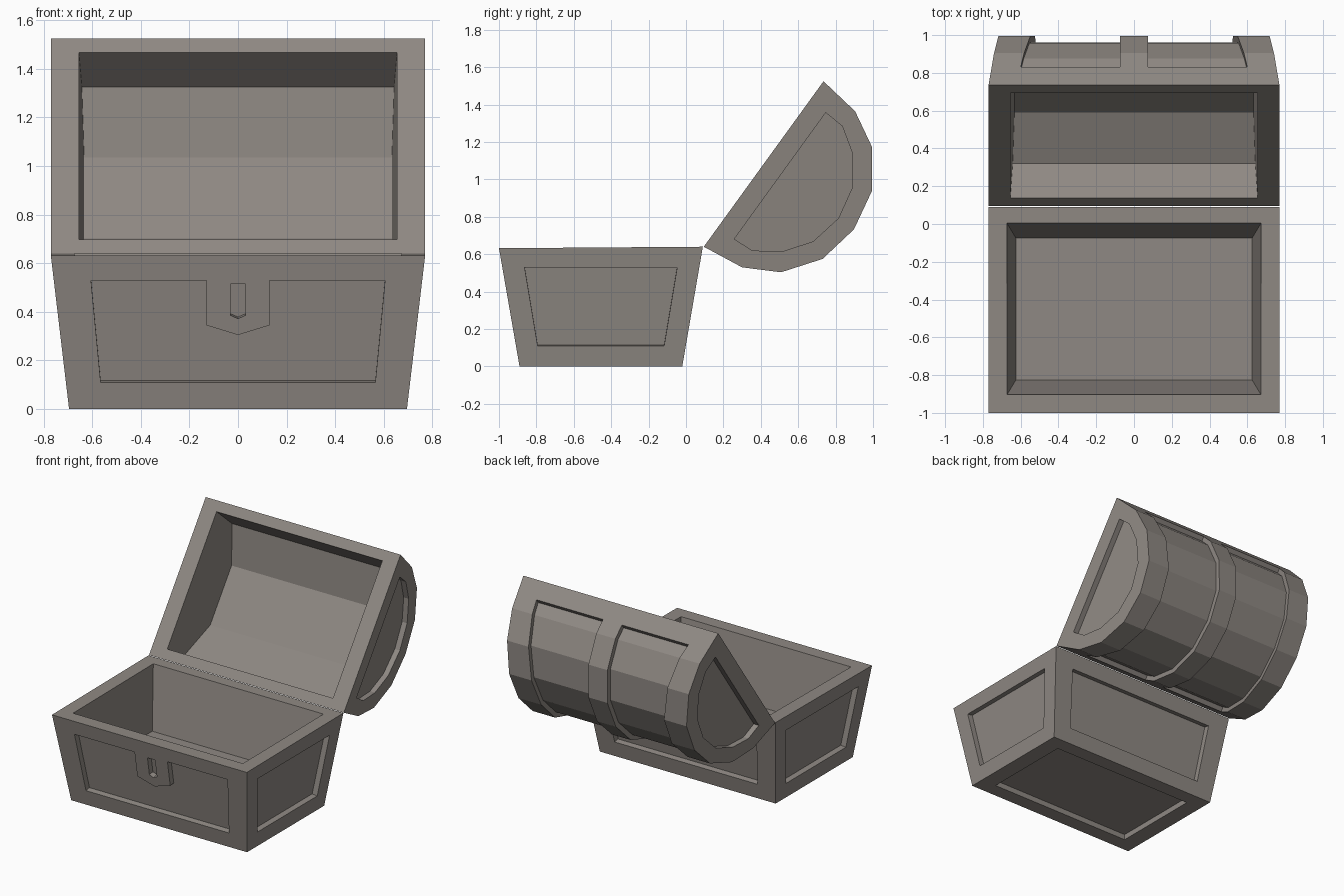
import bpy
import bmesh
from math import cos, sin, radians
from mathutils import Vector

old = bpy.data.objects.get("Cube")
if old:
    bpy.data.objects.remove(old, do_unlink=True)

stone = bpy.data.materials.new("warm_grey")
stone.use_nodes = True
COLOUR = (0.275, 0.25, 0.228, 1)
stone.diffuse_color = COLOUR
bsdf = next(n for n in stone.node_tree.nodes if n.type == 'BSDF_PRINCIPLED')
bsdf.inputs["Base Color"].default_value = COLOUR
bsdf.inputs["Roughness"].default_value = 0.8


def loft(name, ring_a, ring_b):
    """Closed solid between two matching rings."""
    bm = bmesh.new()
    a = [bm.verts.new(p) for p in ring_a]
    b = [bm.verts.new(p) for p in ring_b]
    n = len(a)
    bm.faces.new(a)
    bm.faces.new(b[::-1])
    for i in range(n):
        j = (i + 1) % n
        bm.faces.new((a[j], a[i], b[i], b[j]))
    bmesh.ops.recalc_face_normals(bm, faces=bm.faces)
    mesh = bpy.data.meshes.new(name)
    bm.to_mesh(mesh)
    bm.free()
    mesh.materials.append(stone)
    obj = bpy.data.objects.new(name, mesh)
    bpy.context.scene.collection.objects.link(obj)
    return obj


def carve(obj, cutters):
    """Subtract all cutters, then remove them."""
    for c in cutters:
        c.hide_render = True
        mod = obj.modifiers.new(c.name, 'BOOLEAN')
        mod.operation = 'DIFFERENCE'
        mod.solver = 'EXACT'
        mod.object = c
    bpy.context.view_layer.update()
    dg = bpy.context.evaluated_depsgraph_get()
    mesh = bpy.data.meshes.new_from_object(obj.evaluated_get(dg))
    obj.modifiers.clear()
    obj.data = mesh
    for c in cutters:
        bpy.data.objects.remove(c, do_unlink=True)


def rect(x, y0, y1, z0, z1):
    """Level or slightly tilted rectangle: z0 at the front, z1 at the back."""
    return [(-x, y0, z0), (x, y0, z0), (x, y1, z1), (-x, y1, z1)]


# ---- Chest base: tapered box ----
MID_Y = -0.455
DEPTH = 0.04
base = loft("chest_base", rect(0.695, -0.89, -0.02, 0, 0),
            rect(0.77, -1.0, 0.09, 0.632, 0.64))


def panel(name, outline, place, normal, depth=DEPTH):
    """Recess cutter for a flat outline placed on a sloping wall."""
    n = Vector(normal).normalized()
    pts = [Vector(place(*p)) for p in outline]
    return loft(name, [p + n * 0.05 for p in pts], [p - n * depth for p in pts])


def on_front(x, z):
    return (x, -0.89 - 0.174 * z, z)


def on_back(x, z):
    return (x, -0.02 + 0.172 * z, z)


def mirrored(half):
    """Complete a half outline across its centre line."""
    return half + [(-a, b) for a, b in reversed(half) if a]


trapezoid = [(0.565, 0.11), (0.605, 0.53)]
latch = [(0.13, 0.53), (0.13, 0.345), (0, 0.305)]
slot = [(0.03, 0.515), (0.03, 0.385), (0, 0.372)]
side = mirrored([(0.338, 0.11), (0.408, 0.53)])

cutters = [
    loft("cavity_cutter", rect(0.625, -0.825, -0.075, 0.2, 0.2),
         rect(0.684, -0.924, 0.024, 0.75, 0.75)),
    panel("front_cutter", mirrored(trapezoid + latch), on_front, (0, -1, -0.174)),
    panel("keyhole_cutter", mirrored(slot), on_front, (0, -1, -0.174)),
    panel("back_cutter", mirrored(trapezoid), on_back, (0, 1, -0.172)),
    loft("bottom_cutter", rect(0.575, -0.785, -0.125, -0.05, -0.05),
         rect(0.575, -0.785, -0.125, DEPTH, DEPTH)),
]
for s in (-1, 1):
    cutters.append(panel("side_cutter", side,
                         lambda y, z, s=s: (s * (0.695 + 0.118 * z), MID_Y + y, z),
                         (s, 0, -0.118)))
carve(base, cutters)

# ---- Lid: faceted barrel vault, swung open about the back edge ----
ANGLE = radians(54.1)
HALF = 0.546
vault = [(HALF, 0), (0.515, 0.231), (0.414, 0.415), (0.226, 0.553), (0, 0.596)]


def on_lid(x, u, v):
    u += HALF
    return (x, 0.095 + u * cos(ANGLE) + v * sin(ANGLE),
            0.64 + u * sin(ANGLE) - v * cos(ANGLE))


def lid_solid(name, outline, x0, x1):
    """Solid along x; x0 and x1 give the end positions by height v."""
    return loft(name, [on_lid(x0(v), u, v) for u, v in outline],
                [on_lid(x1(v), u, v) for u, v in outline])


def end(v):
    return 0.77 - 0.125 * v


def inner_end(v):
    return 0.655 - 0.06 * v


lid = lid_solid("chest_lid", mirrored(vault), lambda v: -end(v), end)

hollow = mirrored([(0.48, -0.05), (0.452, 0.21), (0.206, 0.365)])
cutters = [lid_solid("lid_cavity_cutter", hollow, lambda v: -inner_end(v), inner_end)]

# Strips between the raised bands, and the panels on the lid ends
strip_outer = mirrored([(0.59, 0.13)] + [(u * 1.1, v * 1.1) for u, v in vault[1:]])
strip_inner = mirrored([(0.495, 0.13)] + [(u * 0.94, v * 0.94) for u, v in vault[1:]])
strip = strip_outer + strip_inner[::-1]
end_panel = mirrored([(0.417, 0.108), (0.41, 0.222), (0.324, 0.352),
                      (0.18, 0.457), (0, 0.494)])
for s in (-1, 1):
    cutters.append(lid_solid("strip_cutter", strip, lambda v: s * 0.075,
                             lambda v: s * (0.6 - 0.18 * (v - 0.13))))
    cutters.append(lid_solid("lid_end_cutter", end_panel,
                             lambda v: s * (end(v) - DEPTH),
                             lambda v: s * (end(v) + 0.05)))
carve(lid, cutters)
